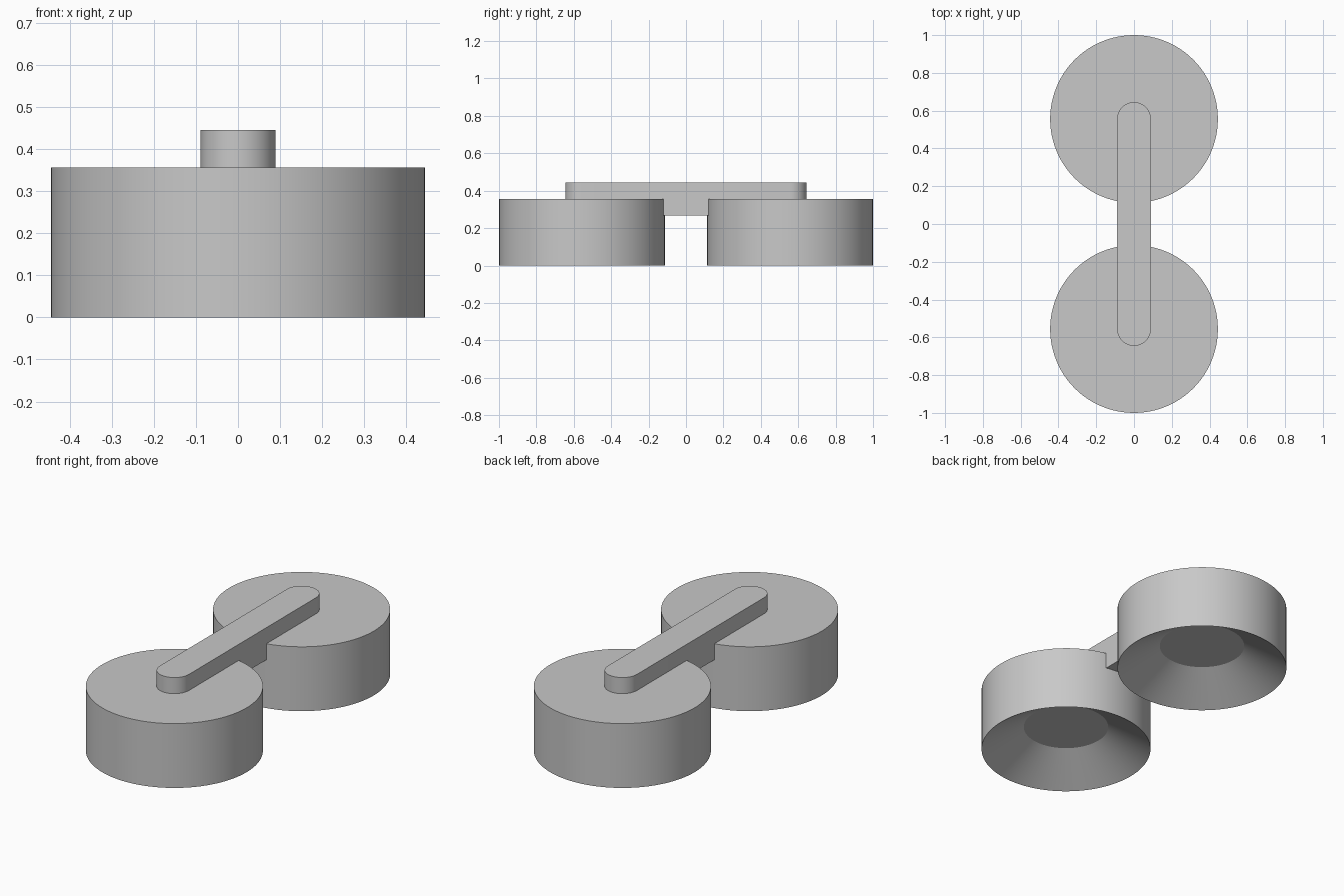
import bpy
import bmesh
from math import pi, cos, sin, radians
from mathutils import Vector

cube = bpy.data.objects.get("Cube")
if cube:
    bpy.data.objects.remove(cube, do_unlink=True)

RADIUS = 0.444
OFFSET = 0.556       # distance of each drum axis from the centre
HEIGHT = 0.356
LINK_RADIUS = 0.089
LINK_BOTTOM, LINK_TOP = 0.267, 0.445

grey = bpy.data.materials.new("light grey")
grey.use_nodes = True
grey.diffuse_color = (0.58, 0.58, 0.58, 1)
grey.node_tree.nodes["Principled BSDF"].inputs["Base Color"].default_value = grey.diffuse_color


def finish(name, bm, location=(0, 0, 0)):
    """Turn a bmesh into a smooth object with sharp edges kept."""
    bmesh.ops.recalc_face_normals(bm, faces=bm.faces)
    mesh = bpy.data.meshes.new(name)
    bm.to_mesh(mesh)
    bm.free()
    mesh.materials.append(grey)
    obj = bpy.data.objects.new(name, mesh)
    obj.location = location
    bpy.context.collection.objects.link(obj)
    bpy.ops.object.select_all(action="DESELECT")
    obj.select_set(True)
    bpy.context.view_layer.objects.active = obj
    bpy.ops.object.shade_smooth_by_angle(angle=radians(30))
    return obj


def drum(name, y):
    """Lathe a drum with a conical recess underneath."""
    profile = [(0, HEIGHT), (RADIUS, HEIGHT), (RADIUS, 0),
               (RADIUS / 2, 0.134), (0, 0.134)]
    bm = bmesh.new()
    verts = [bm.verts.new((r, 0, z)) for r, z in profile]
    edges = [bm.edges.new(pair) for pair in zip(verts, verts[1:])]
    bmesh.ops.spin(bm, geom=verts + edges, cent=(0, 0, 0), axis=(0, 0, 1),
                   angle=2 * pi, steps=96)
    bmesh.ops.remove_doubles(bm, verts=bm.verts, dist=0.0001)
    return finish(name, bm, (0, y, 0))


def link_bar(name):
    """Extrude a round-ended bar reaching both drum axes."""
    bm = bmesh.new()
    steps = 24
    outline = []
    for side in (1, -1):
        for i in range(steps + 1):
            a = pi * i / steps
            outline.append(bm.verts.new((side * LINK_RADIUS * cos(a),
                                         side * (OFFSET + LINK_RADIUS * sin(a)),
                                         LINK_BOTTOM)))
    base = bm.faces.new(outline)
    result = bmesh.ops.extrude_face_region(bm, geom=[base], use_keep_orig=True)
    top = [g for g in result["geom"] if isinstance(g, bmesh.types.BMVert)]
    bmesh.ops.translate(bm, verts=top, vec=Vector((0, 0, LINK_TOP - LINK_BOTTOM)))
    return finish(name, bm)


drum("front_drum", -OFFSET)
drum("back_drum", OFFSET)
link_bar("connecting_bar")
